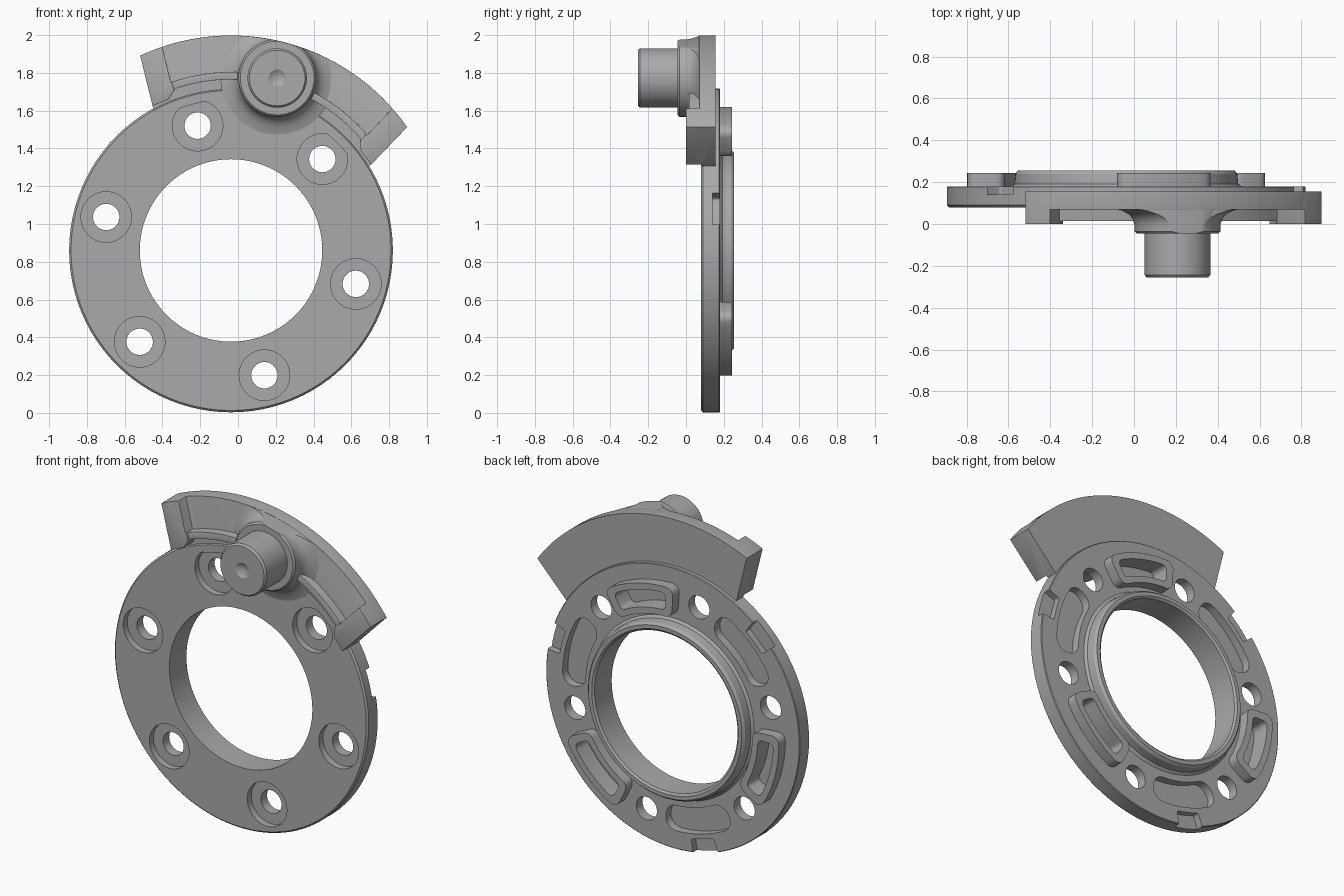
import bpy, bmesh
from math import radians, degrees, cos, sin, pi

if "Cube" in bpy.data.objects:
    bpy.data.objects.remove(bpy.data.objects["Cube"], do_unlink=True)

CX, CZ = -0.037, 0.86      # disc axis
AXIS = 75                  # direction of the counterweight
FRONT, BACK = 0.08, 0.18   # disc faces

steel = bpy.data.materials.new("grey_steel")
steel.use_nodes = True
steel.diffuse_color = (0.4, 0.4, 0.4, 1)
steel.node_tree.nodes["Principled BSDF"].inputs["Base Color"].default_value = (0.4, 0.4, 0.4, 1)


def polar(r, deg):
    return CX + r * cos(radians(deg)), CZ + r * sin(radians(deg))


def arc(r, a0, a1, n=32):
    return [polar(r, a0 + (a1 - a0) * i / n) for i in range(n + 1)]


def make(name, bm):
    bmesh.ops.recalc_face_normals(bm, faces=bm.faces)
    mesh = bpy.data.meshes.new(name)
    bm.to_mesh(mesh)
    bm.free()
    mesh.materials.append(steel)
    ob = bpy.data.objects.new(name, mesh)
    bpy.context.collection.objects.link(ob)
    return ob


def add_prism(bm, points, y0, y1):
    face = bm.faces.new([bm.verts.new((x, y0, z)) for x, z in points])
    top = bmesh.ops.extrude_face_region(bm, geom=[face])["geom"]
    moved = [v for v in top if isinstance(v, bmesh.types.BMVert)]
    bmesh.ops.translate(bm, verts=moved, vec=(0, y1 - y0, 0))


def add_lathe(bm, profile, centre, closed=False, n=64):
    """Spin (radius, y) points about a y-parallel axis."""
    rings = []
    for r, y in profile:
        if r == 0:
            rings.append([bm.verts.new((centre[0], y, centre[1]))] * n)
        else:
            rings.append([bm.verts.new((centre[0] + r * cos(2 * pi * i / n), y,
                                        centre[1] + r * sin(2 * pi * i / n))) for i in range(n)])
    pairs = list(zip(rings, rings[1:])) + ([(rings[-1], rings[0])] if closed else [])
    for a, b in pairs:
        for i in range(n):
            j = (i + 1) % n
            quad = list(dict.fromkeys([a[i], a[j], b[j], b[i]]))
            bm.faces.new(quad)


def prism(name, points, y0, y1):
    bm = bmesh.new()
    add_prism(bm, points, y0, y1)
    return make(name, bm)


def lathe(name, profile, centre, closed=False, n=64):
    bm = bmesh.new()
    add_lathe(bm, profile, centre, closed, n)
    return make(name, bm)


def rounded_sector(r0, r1, mid, half, rad):
    """Curved slot outline with rounded corners."""
    rm = (r0 + r1) / 2
    w = radians(half) * rm
    pts = []
    for sx, sr, start in ((1, 1, 0), (-1, 1, 90), (-1, -1, 180), (1, -1, 270)):
        for k in range(6):
            t = radians(start + 18 * k)
            pts.append((sx * (w - rad) + rad * cos(t), rm + sr * ((r1 - r0) / 2 - rad) + rad * sin(t)))
        if start in (0, 180):
            s, r = pts[-1]
            pts += [(s * (1 - 2 * k / 12), r) for k in range(1, 12)]
    return [polar(r, mid + degrees(s / rm)) for s, r in pts]


def boolean(ob, other, operation):
    mod = ob.modifiers.new("bool", "BOOLEAN")
    mod.operation, mod.solver, mod.object = operation, "EXACT", other
    bpy.context.view_layer.update()
    graph = bpy.context.evaluated_depsgraph_get()
    mesh = bpy.data.meshes.new_from_object(ob.evaluated_get(graph))
    ob.modifiers.clear()
    ob.data = mesh
    bpy.data.objects.remove(other, do_unlink=True)


def soften(ob, width, y_limit):
    """Round the sharp edges in front of y_limit."""
    bm = bmesh.new()
    bm.from_mesh(ob.data)
    bmesh.ops.remove_doubles(bm, verts=bm.verts, dist=0.0005)
    bmesh.ops.dissolve_limit(bm, angle_limit=radians(0.5), verts=bm.verts, edges=bm.edges)
    sharp = [e for e in bm.edges if len(e.link_faces) == 2 and e.calc_face_angle(0) > radians(30)
             and min(v.co.y for v in e.verts) < y_limit]
    bmesh.ops.bevel(bm, geom=sharp, offset=width, segments=3, profile=0.5,
                    affect="EDGES", clamp_overlap=True)
    bm.to_mesh(ob.data)
    bm.free()


# Flange disc with its bore and rear hub
flange = lathe("flange_disc", [
    (0.483, FRONT), (0.847, FRONT), (0.857, FRONT + 0.01), (0.857, BACK - 0.004), (0.853, BACK),
    (0.55, BACK), (0.535, BACK + 0.012), (0.53, 0.24), (0.518, 0.255),
    (0.495, 0.255), (0.483, 0.245)], (CX, CZ), closed=True, n=96)

# Raised pads on the back
pads = bmesh.new()
for a in (75, 195, 315):
    add_prism(pads, rounded_sector(0.58, 0.76, a, 18.5, 0.045), BACK - 0.02, 0.243)
boolean(flange, make("pads", pads), "UNION")

# Bolt holes with front counterbores, rear pockets and rim notches
cuts = bmesh.new()
for k in range(6):
    add_lathe(cuts, [(0, 0.0), (0.134, 0.0), (0.134, 0.12), (0.07, 0.12), (0.07, 0.4), (0, 0.4)],
              polar(0.684, 45 + 60 * k), n=40)
for a in (75, 195, 315):
    add_prism(cuts, rounded_sector(0.618, 0.722, a, 14.5, 0.03), 0.13, 0.4)
for a in (15, 135, 255):
    add_prism(cuts, rounded_sector(0.59, 0.745, a, 19, 0.07), 0.13, 0.4)
    add_prism(cuts, rounded_sector(0.775, 0.95, a, 5.8, 0.015), 0.14, 0.4)
boolean(flange, make("cuts", cuts), "DIFFERENCE")

# Counterweight segment: outline, open pocket, low lip, stepped feet
weight = prism("counterweight",
               arc(1.138, AXIS - 40, AXIS + 40, 40) + [polar(0.87, AXIS + 43.5)]
               + arc(0.8, AXIS + 44, AXIS - 44) + [polar(0.87, AXIS - 43.5)], 0.0, 0.155)


def pocket(r, half):
    return arc(r, AXIS - half, AXIS + half) + arc(1.3, AXIS + 33, AXIS - 33)


boolean(weight, prism("pocket", pocket(0.945, 34.7), -0.2, 0.07), "DIFFERENCE")
boolean(weight, prism("lip_trim", pocket(0.88, 34.7), -0.2, 0.015), "DIFFERENCE")
foot = [(0.865, 37.6), (0.871, 43.6), (0.86, 52)]
boolean(weight, prism("foot_trim",
                      arc(0.905, AXIS - 34, AXIS + 34) + [polar(r, AXIS + a) for r, a in foot]
                      + arc(0.6, AXIS + 52, AXIS - 52)
                      + [polar(r, AXIS - a) for r, a in reversed(foot)], -0.2, 0.086), "DIFFERENCE")
soften(weight, 0.014, 0.08)

# Boss flaring into the counterweight, trimmed to its outer radius
pin_centre = polar(0.945, AXIS)
boss = lathe("pin_boss", [
    (0, -0.045), (0.195, -0.045), (0.205, -0.035), (0.206, 0.0), (0.215, 0.025), (0.232, 0.045),
    (0.26, 0.062), (0.3, 0.074), (0.3, 0.1), (0, 0.1)], pin_centre)
boolean(boss, lathe("trim", [(0, -0.3), (1.137, -0.3), (1.137, 0.3), (0, 0.3)], (CX, CZ), n=180),
        "INTERSECT")

# Crank pin with a centre-drilled end
pin = lathe("crank_pin", [
    (0, -0.225), (0.045, -0.255), (0.147, -0.255), (0.157, -0.243),
    (0.157, -0.03), (0, -0.03)], pin_centre)

# Smooth shading with sharp edges kept
bpy.ops.object.select_all(action="DESELECT")
for ob in (flange, weight, boss, pin):
    ob.select_set(True)
bpy.context.view_layer.objects.active = flange
bpy.ops.object.shade_smooth_by_angle(angle=radians(30))
